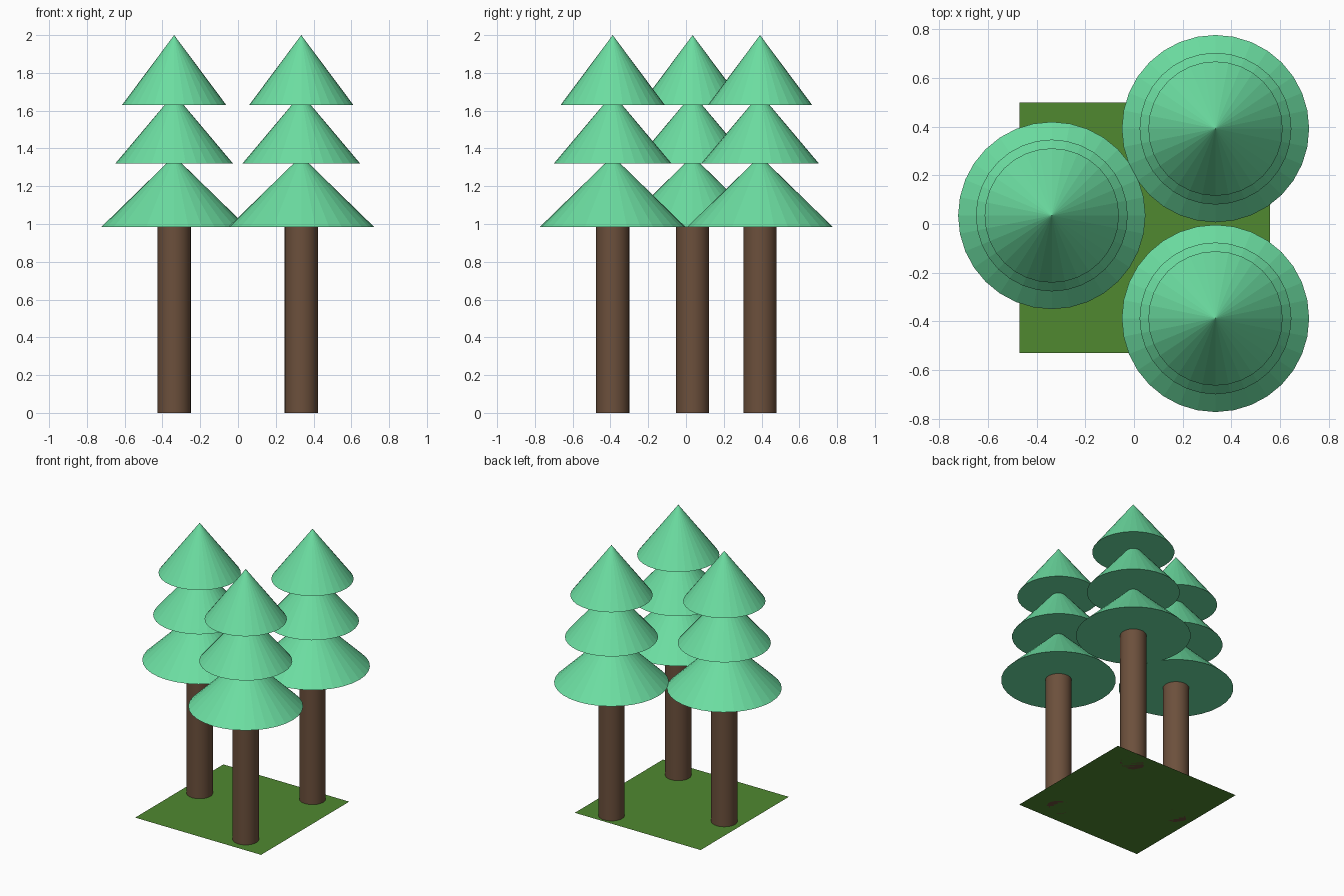
import bpy

if "Cube" in bpy.data.objects:
    bpy.data.objects.remove(bpy.data.objects["Cube"])


def material(name, rgb):
    m = bpy.data.materials.new(name)
    m.diffuse_color = (*rgb, 1)
    m.use_nodes = True
    m.node_tree.nodes["Principled BSDF"].inputs["Base Color"].default_value = m.diffuse_color
    return m


LEAF = material("foliage_green", (0.15, 0.73, 0.36))
BARK = material("bark_brown", (0.15, 0.08, 0.045))
GRASS = material("grass_green", (0.08, 0.25, 0.03))


def finish(name, mat):
    ob = bpy.context.object
    ob.name = name
    ob.data.materials.append(mat)
    return ob


# Flat square of grass
bpy.ops.mesh.primitive_plane_add(size=1.03, location=(0.045, -0.015, 0))
finish("grass", GRASS)

# Foliage tiers: base height, base radius, cone height
TIERS = [(0.985, 0.385, 0.375), (1.32, 0.312, 0.37), (1.63, 0.276, 0.37)]
TREES = {"left": (-0.338, 0.035), "back": (0.335, 0.392), "front": (0.335, -0.388)}

for side, (x, y) in TREES.items():
    # Trunk
    bpy.ops.mesh.primitive_cylinder_add(vertices=32, radius=0.088, depth=0.99,
                                        location=(x, y, 0.495))
    finish(f"{side}_tree_trunk", BARK)
    bpy.ops.object.shade_smooth_by_angle()
    # Stacked cones
    for i, (z, r, h) in enumerate(TIERS, 1):
        bpy.ops.mesh.primitive_cone_add(vertices=32, radius1=r, radius2=0, depth=h,
                                        location=(x, y, z + h / 2))
        finish(f"{side}_tree_foliage_{i}", LEAF)
